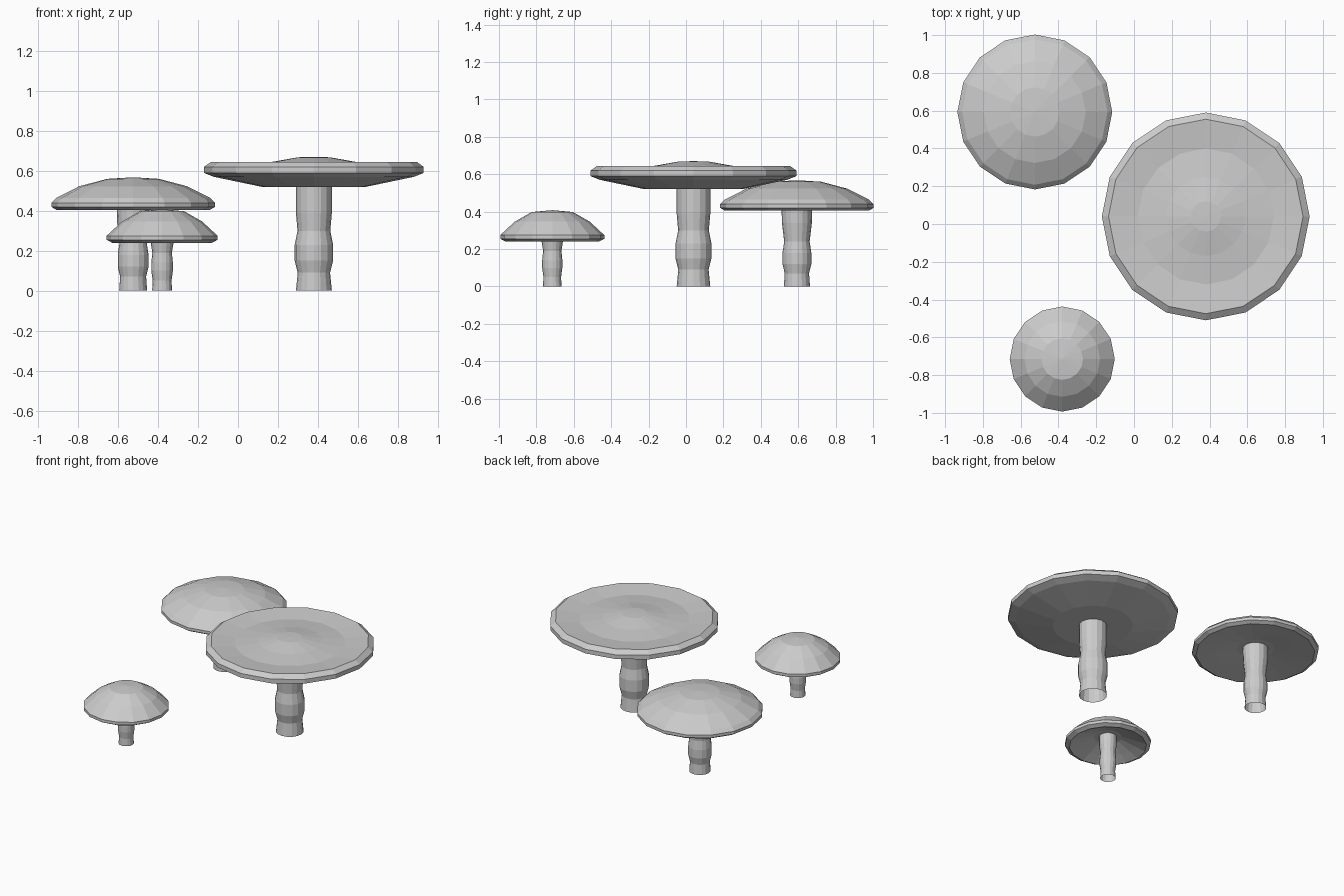
import bpy, math

SIDES = 16

grey = bpy.data.materials.new("light_grey")
grey.diffuse_color = (0.6, 0.6, 0.6, 1)


def lathe(name, centre, profile):
    """Spin (radius, height) points round a vertical axis; radius 0 is a pole."""
    verts, faces, rings = [], [], []
    for r, z in profile:
        n = 1 if r == 0 else SIDES
        rings.append(range(len(verts), len(verts) + n))
        for i in range(n):
            a = 2 * math.pi * i / SIDES
            verts.append((r * math.cos(a), r * math.sin(a), z))
    for lo, hi in zip(rings, rings[1:]):
        for i in range(SIDES):
            j = (i + 1) % SIDES
            if len(lo) == 1:
                faces.append((lo[0], hi[j], hi[i]))
            elif len(hi) == 1:
                faces.append((lo[i], lo[j], hi[0]))
            else:
                faces.append((lo[i], lo[j], hi[j], hi[i]))
    mesh = bpy.data.meshes.new(name)
    mesh.from_pydata(verts, [], faces)
    mesh.materials.append(grey)
    obj = bpy.data.objects.new(name, mesh)
    obj.location = (*centre, 0)
    bpy.context.collection.objects.link(obj)


# Large mushroom: dished plate-like cap with a low central bump
lathe("large_cap", (0.38, 0.04), [
    (0, 0.52), (0.26, 0.52), (0.50, 0.57), (0.55, 0.59), (0.55, 0.62),
    (0.515, 0.645), (0.36, 0.63), (0.21, 0.645), (0.08, 0.668), (0, 0.67)])
lathe("large_stem", (0.38, 0.04), [
    (0.09, 0), (0.081, 0.09), (0.096, 0.15), (0.096, 0.23),
    (0.082, 0.30), (0.09, 0.39), (0.09, 0.525)])

# Medium mushroom: shallow dome, slightly hollow underneath
lathe("medium_cap", (-0.525, 0.593), [
    (0, 0.44), (0.12, 0.44), (0.26, 0.42), (0.385, 0.405), (0.41, 0.42),
    (0.41, 0.44), (0.385, 0.465), (0.27, 0.523), (0.13, 0.56), (0, 0.568)])
lathe("medium_stem", (-0.525, 0.593), [
    (0.07, 0), (0.065, 0.07), (0.077, 0.12), (0.077, 0.18),
    (0.068, 0.24), (0.08, 0.34), (0.083, 0.45)])

# Small mushroom: round dome with a deep hollow
lathe("small_cap", (-0.38, -0.715), [
    (0, 0.31), (0.09, 0.305), (0.18, 0.27), (0.25, 0.24), (0.278, 0.255),
    (0.278, 0.275), (0.20, 0.347), (0.11, 0.398), (0, 0.408)])
lathe("small_stem", (-0.38, -0.715), [
    (0.05, 0), (0.047, 0.05), (0.054, 0.10), (0.054, 0.14),
    (0.049, 0.19), (0.057, 0.24), (0.057, 0.315)])
